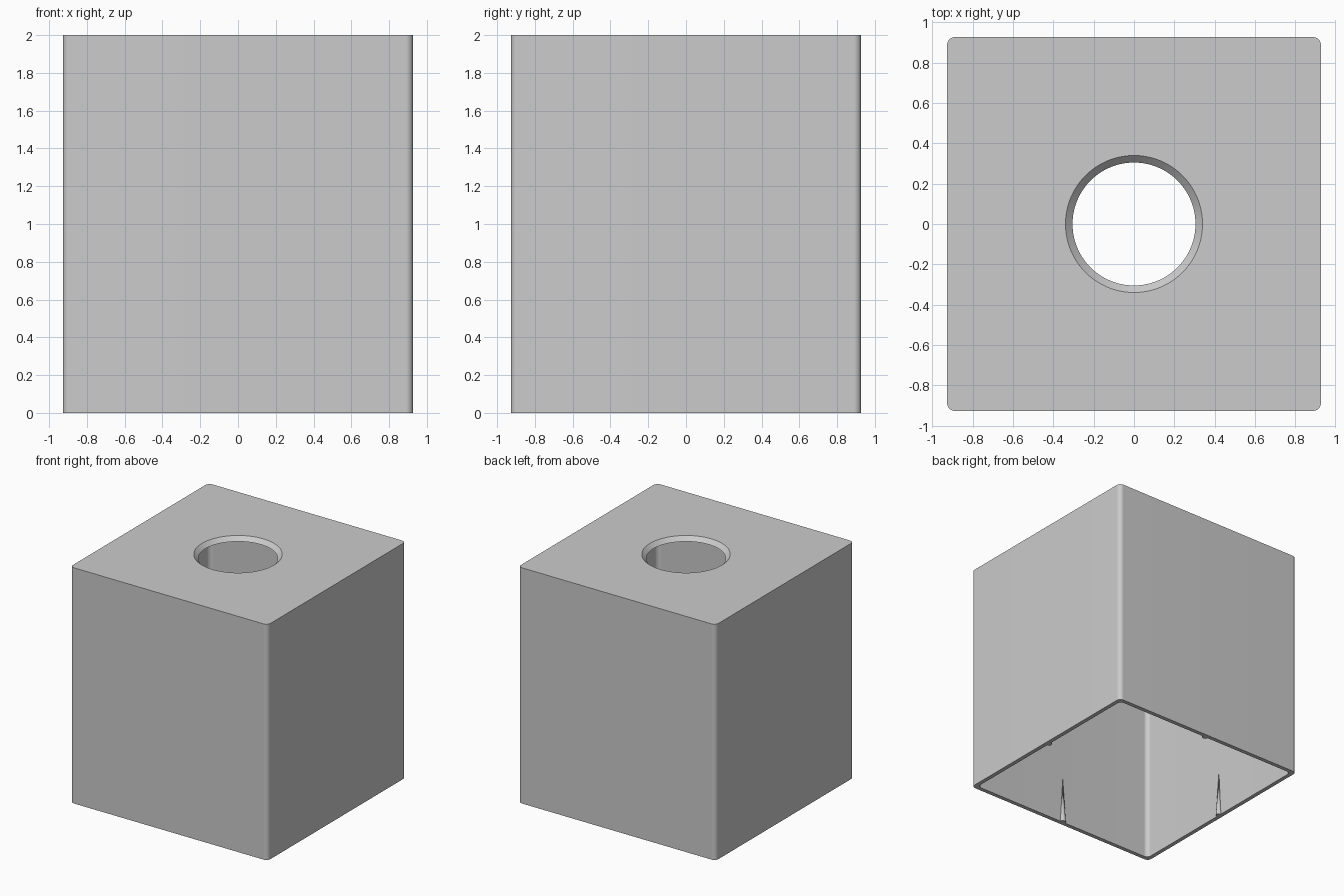
import bpy, bmesh
from math import sin, cos, pi, radians
from mathutils import Matrix

cube = bpy.data.objects.get("Cube")
if cube:
    bpy.data.objects.remove(cube, do_unlink=True)

HALF, HEIGHT, WALL, CORNER = 0.927, 2.0, 0.035, 0.038
HOLE_TOP, HOLE_BOTTOM = 0.34, 0.305
N = 24                      # points per rounded corner

grey = bpy.data.materials.new("light grey")
grey.use_nodes = True
grey.diffuse_color = (0.6, 0.6, 0.6, 1)
grey.node_tree.nodes["Principled BSDF"].inputs["Base Color"].default_value = (0.6, 0.6, 0.6, 1)


def make_object(name, bm):
    bmesh.ops.recalc_face_normals(bm, faces=bm.faces)
    mesh = bpy.data.meshes.new(name)
    bm.to_mesh(mesh)
    bm.free()
    mesh.materials.append(grey)
    obj = bpy.data.objects.new(name, mesh)
    bpy.context.collection.objects.link(obj)
    bpy.ops.object.select_all(action="DESELECT")
    obj.select_set(True)
    bpy.context.view_layer.objects.active = obj
    bpy.ops.object.shade_smooth_by_angle(angle=radians(30))
    return obj


def rounded_square(half, radius):
    pts = []
    for q in range(4):
        mid = (q + 0.5) * pi / 2
        cx = (half - radius) * (1 if cos(mid) > 0 else -1)
        cy = (half - radius) * (1 if sin(mid) > 0 else -1)
        for i in range(N):
            a = (q + i / (N - 1)) * pi / 2
            pts.append((cx + radius * cos(a), cy + radius * sin(a)))
    return pts


def circle(radius):
    angles = [(i + 0.5) * pi / (2 * N) for i in range(4 * N)]
    return [(radius * cos(a), radius * sin(a)) for a in angles]


# Hollow cover: rings run up the outside, through the bevelled hole, down the inside
outer = rounded_square(HALF, CORNER)
inner = rounded_square(HALF - WALL, CORNER)
sections = [(outer, 0), (outer, HEIGHT), (circle(HOLE_TOP), HEIGHT),
            (circle(HOLE_BOTTOM), HEIGHT - WALL), (inner, HEIGHT - WALL), (inner, 0)]
bm = bmesh.new()
rings = [[bm.verts.new((x, y, z)) for x, y in pts] for pts, z in sections]
for k, ring in enumerate(rings):
    following = rings[(k + 1) % len(rings)]
    for i in range(4 * N):
        j = (i + 1) % (4 * N)
        bm.faces.new((ring[i], ring[j], following[j], following[i]))
make_object("box_cover", bm)

# Slim tapered grip ribs, one at the foot of each inner wall
for k, side in enumerate(("left", "back", "right", "front")):
    bm = bmesh.new()
    bmesh.ops.create_cone(bm, cap_ends=True, segments=16, radius1=0.025, radius2=0,
                          depth=0.4, matrix=Matrix.Translation((HALF - WALL, 0, 0.2)))
    bmesh.ops.bisect_plane(bm, geom=bm.verts[:] + bm.edges[:] + bm.faces[:],
                           plane_co=(HALF - WALL + 0.002, 0, 0),
                           plane_no=(1, 0, 0), clear_outer=True)
    bmesh.ops.rotate(bm, verts=bm.verts, cent=(0, 0, 0),
                     matrix=Matrix.Rotation(k * pi / 2, 3, "Z"))
    make_object("grip_rib_" + side, bm)
